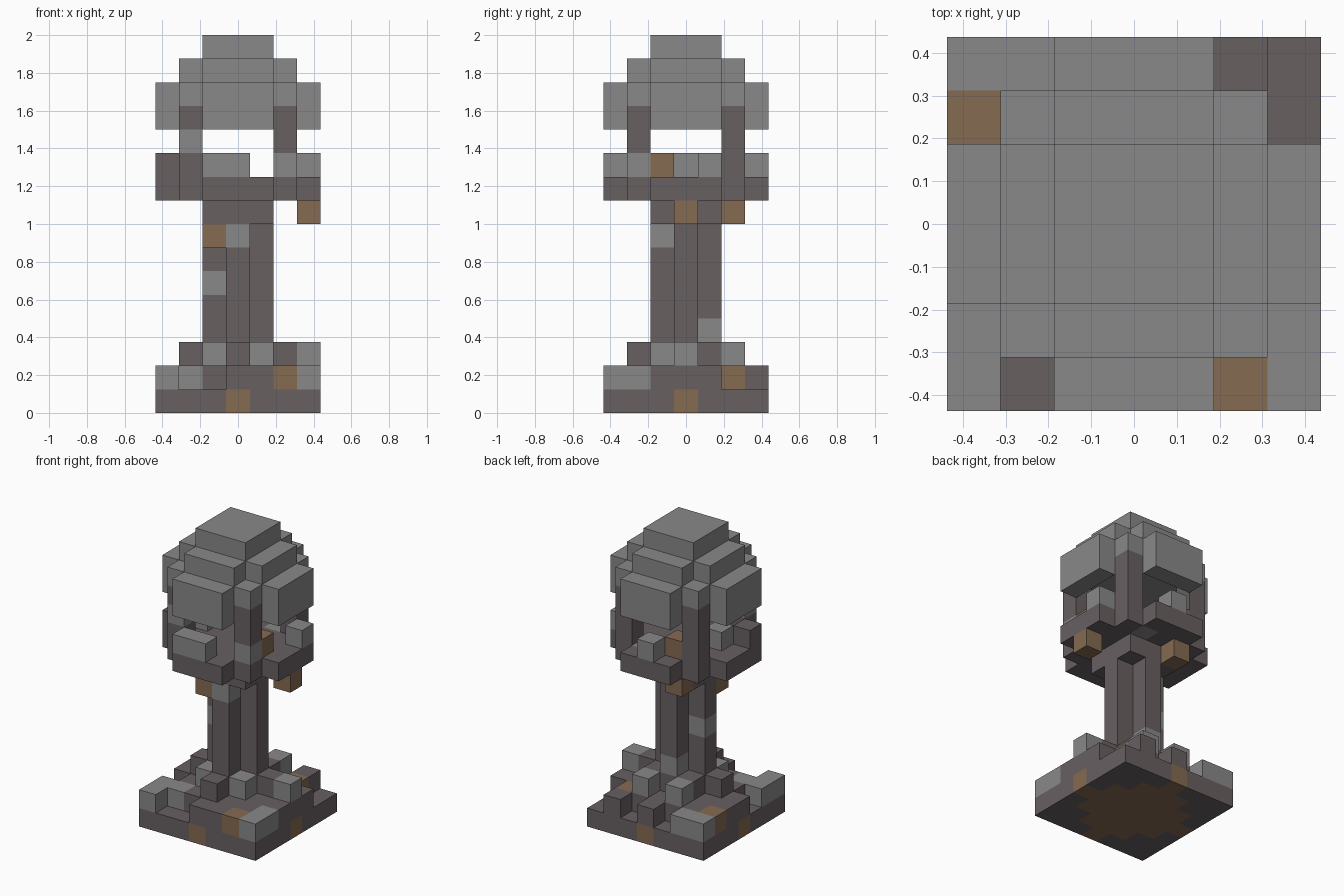
import bpy, bmesh
from mathutils import Vector

cube = bpy.data.objects.get("Cube")
if cube:
    bpy.data.objects.remove(cube, do_unlink=True)

UNIT = 0.125
GREY, DARK, BROWN = range(3)


def make_material(name, colour):
    mat = bpy.data.materials.new(name)
    mat.use_nodes = True
    mat.diffuse_color = colour
    for node in mat.node_tree.nodes:
        if node.type == "BSDF_PRINCIPLED":
            node.inputs["Base Color"].default_value = colour
            node.inputs["Roughness"].default_value = 0.9
    return mat


materials = [
    make_material("stone grey", (0.25, 0.25, 0.25, 1)),
    make_material("dark stone", (0.14, 0.115, 0.121, 1)),
    make_material("brown earth", (0.235, 0.147, 0.085, 1)),
]

# Block grid: columns and rows run from -3 to 3, layers from 0 to 15
cells = {}
CENTRE = range(-1, 2)
INNER = range(-2, 3)
FULL = range(-3, 4)


def fill(part, colour, layers, test, area=FULL):
    for z in layers:
        for x in area:
            for y in area:
                if test(abs(x), abs(y)):
                    cells[x, y, z] = (part, colour)


def put(part, colour, layer, *spots):
    for x, y in spots:
        cells[x, y, layer] = (part, colour)


def anything(x, y):
    return True


def plus(x, y):
    return x == 0 or y == 0


def rounded(x, y):
    return max(x, y) < 3 or min(x, y) < 2


def arms(x, y):
    return max(x, y) == 3 and min(x, y) < 2


def clipped(x, y):
    return x + y < 4


# Plinth slab with an earthy middle
fill("plinth", DARK, [0], anything)
fill("plinth", BROWN, [0], clipped, INNER)
put("plinth", BROWN, 0, (0, -3), (0, 3), (-3, 0), (3, 0))

# Rubble steps on the plinth
fill("rubble", DARK, [1], anything, INNER)
put("rubble", DARK, 1, (0, -3), (1, -3), (0, 3), (2, 3),
    (3, -1), (3, 0), (3, 1), (-3, 0), (-3, 1))
put("rubble", GREY, 1, (-3, -3), (-3, -2), (-2, -2), (3, -3), (3, -2),
    (-3, 3), (-2, 3))
put("rubble", BROWN, 1, (2, -3), (2, 2), (-3, 2))
put("rubble", DARK, 2, (0, -2), (-2, 0), (2, 0), (1, 1), (-1, 1))
put("rubble", GREY, 2, (-1, -1), (1, -1), (3, 0), (-1, 2), (1, 2))

# Stem with a plus section and a square head
fill("stem", DARK, range(2, 8), plus, CENTRE)
fill("stem", DARK, [8], anything, CENTRE)
put("stem", GREY, 3, (0, 1))
put("stem", GREY, 5, (-1, 0))
put("stem", GREY, 7, (0, -1))
put("stem", BROWN, 7, (-1, -1))

# Lantern floor with a broken rim and hanging lumps
fill("lantern_floor", DARK, [9], rounded)
put("lantern_floor", GREY, 9, (1, 2))
put("hanging_lumps", BROWN, 8, (3, 0), (-1, 2))
put("lantern_rim", GREY, 10, (-1, -3), (0, -3), (3, 1), (0, 3), (-2, 0))
put("lantern_rim", DARK, 10, (-3, -1))
put("lantern_rim", BROWN, 10, (2, -1), (-1, 2))

# Corner posts
for z in range(9, 13):
    put("posts", DARK, z, (-2, -2), (2, -2), (-2, 2), (2, 2))
put("posts", GREY, 10, (2, -2))
put("posts", GREY, 11, (-2, -2))

# Stepped dome, open underneath
fill("dome", GREY, [12], arms)
fill("dome", GREY, [13], rounded)
fill("dome", GREY, [14], clipped, INNER)
fill("dome", GREY, [15], anything, CENTRE)


# Turn the outer sides of the blocks into one mesh per part
def build(part):
    bm = bmesh.new()
    points = {}

    def vert(p):
        key = tuple(round(c * 2) for c in p)
        if key not in points:
            points[key] = bm.verts.new(p * UNIT)
        return points[key]

    for (x, y, z), (owner, colour) in cells.items():
        if owner != part:
            continue
        middle = Vector((x, y, z + 0.5))
        for axis in range(3):
            for sign in (-1, 1):
                n = Vector((0, 0, 0))
                n[axis] = sign
                if (x + int(n.x), y + int(n.y), z + int(n.z)) in cells:
                    continue
                u = Vector((0, 0, 0))
                u[(axis + 1) % 3] = 0.5
                v = n.cross(u)
                c = middle + n / 2
                face = bm.faces.new([vert(c - u - v), vert(c + u - v),
                                     vert(c + u + v), vert(c - u + v)])
                face.material_index = colour
    mesh = bpy.data.meshes.new(part)
    bm.to_mesh(mesh)
    bm.free()
    for mat in materials:
        mesh.materials.append(mat)
    bpy.context.scene.collection.objects.link(bpy.data.objects.new(part, mesh))


for part in sorted({owner for owner, colour in cells.values()}):
    build(part)
